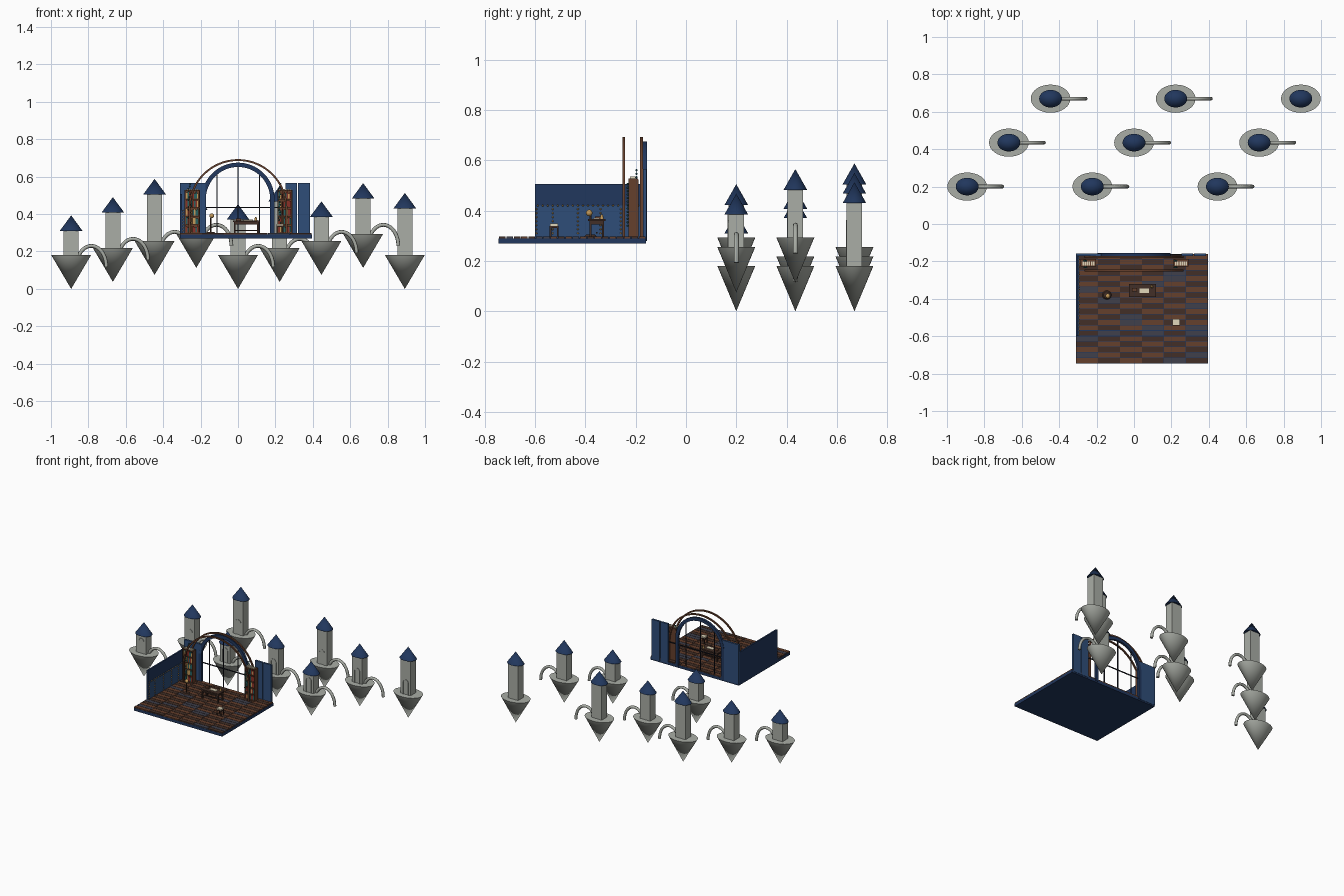
import bpy, bmesh, math, random
from mathutils import Matrix, Vector

if "Cube" in bpy.data.objects:
    bpy.data.objects.remove(bpy.data.objects["Cube"])

random.seed(4)

def mat(name, r, g, b):
    m = bpy.data.materials.new(name)
    m.diffuse_color = (r, g, b, 1)
    m.use_nodes = True
    m.node_tree.nodes["Principled BSDF"].inputs["Base Color"].default_value = m.diffuse_color
    return m

STONE = mat("stone", .40, .42, .38)
NAVY = mat("navy", .015, .038, .11)
BLUE = mat("blue", .028, .075, .19)
BROWN = mat("brown", .13, .05, .025)
DARK = mat("dark_wood", .055, .028, .02)
SLATE = mat("slate", .05, .05, .07)
GOLD = mat("gold", .55, .32, .10)
RED = mat("red", .25, .03, .02)
TEAL = mat("teal", .02, .12, .12)
CREAM = mat("cream", .75, .68, .5)
BLACK = mat("iron", .012, .014, .025)

def finish(name, bm, m, smooth=False):
    bmesh.ops.recalc_face_normals(bm, faces=bm.faces)
    me = bpy.data.meshes.new(name)
    bm.to_mesh(me)
    bm.free()
    me.materials.append(m)
    ob = bpy.data.objects.new(name, me)
    bpy.context.collection.objects.link(ob)
    if smooth:
        bpy.ops.object.select_all(action='DESELECT')
        ob.select_set(True)
        bpy.context.view_layer.objects.active = ob
        bpy.ops.object.shade_smooth_by_angle(angle=math.radians(40))
    return ob

def boxes(name, items, m):
    # each item: x0, x1, y0, y1, z0, z1
    bm = bmesh.new()
    for x0, x1, y0, y1, z0, z1 in items:
        bmesh.ops.create_cube(bm, size=1, matrix=Matrix.Translation(((x0+x1)/2, (y0+y1)/2, (z0+z1)/2))
                              @ Matrix.Diagonal((x1-x0, y1-y0, z1-z0, 1)))
    return finish(name, bm, m)

def cone(name, x, y, z0, z1, r0, r1, m, sy=1, seg=32):
    bm = bmesh.new()
    bmesh.ops.create_cone(bm, cap_ends=True, segments=seg, radius1=r0, radius2=r1, depth=z1-z0,
                          matrix=Matrix.Translation((x, y, (z0+z1)/2)) @ Matrix.Diagonal((1, sy, 1, 1)))
    return finish(name, bm, m, True)

def balls(name, pts, r, m, sub=1):
    bm = bmesh.new()
    for p in pts:
        bmesh.ops.create_icosphere(bm, subdivisions=sub, radius=r, matrix=Matrix.Translation(p))
    return finish(name, bm, m, True)

def tube(name, pts, r, m):
    cu = bpy.data.curves.new(name, 'CURVE')
    cu.dimensions = '3D'
    cu.bevel_depth = r
    cu.bevel_resolution = 2
    cu.use_fill_caps = True
    s = cu.splines.new('POLY')
    s.points.add(len(pts)-1)
    for q, p in zip(s.points, pts):
        q.co = (*p, 1)
    cu.materials.append(m)
    ob = bpy.data.objects.new(name, cu)
    bpy.context.collection.objects.link(ob)
    return ob

def arch_profile(r, zc, z0, n=32):
    # round arch on straight legs, in the x-z plane
    arc = [(r*math.cos(math.pi*k/n), zc + r*math.sin(math.pi*k/n)) for k in range(n+1)]
    return [(r, z0)] + arc + [(-r, z0)]

def arch_band(name, ro, ri, zc, z0, y0, y1, m):
    bm = bmesh.new()
    rings = []
    for (xo, zo), (xi, zi) in zip(arch_profile(ro, zc, z0), arch_profile(ri, zc, z0)):
        rings.append([bm.verts.new(v) for v in ((xo, y0, zo), (xo, y1, zo), (xi, y1, zi), (xi, y0, zi))])
    for a, b in zip(rings, rings[1:]):
        for k in range(4):
            bm.faces.new((a[k], a[(k+1) % 4], b[(k+1) % 4], b[k]))
    bm.faces.new(rings[0])
    bm.faces.new(rings[-1])
    return finish(name, bm, m, True)

# floating islands, each with a tower, roof, door and bridge
for i in range(9):
    x, y = -.892 + .223*i, .20 + .235*(i % 3)
    z = .0375*(i % 4)
    top, h = z + .18, .135 + .06*(i % 3)
    cone(f"island_{i}", x, y, z, top, 0, .106, STONE, .71)
    boxes(f"tower_{i}", [(x-.04, x+.04, y-.031, y+.031, top-.01, top+h)], STONE)
    cone(f"roof_{i}", x, y, top+h-.005, top+h+.078, .061, 0, NAVY, .77)
    door = arch_band(f"door_frame_{i}", .023, .017, .085, 0, -.034, -.028, STONE)
    door.location = (x, y, top)
    if i < 8:
        tube(f"bridge_{i}", [(x + .108 - .08*math.cos(math.pi*k/20), y, top-.062 + .112*math.sin(math.pi*k/20))
                             for k in range(21)], .01, STONE)

# floor slab and staggered planks
boxes("floor_slab", [(-.31, .395, -.745, -.16, .27, .29)], NAVY)
planks = {0: [], 1: [], 2: []}
cw, rh = .705/6, .585/20
for c in range(6):
    for r in range(20):
        x, y = -.31 + c*cw, -.745 + r*rh
        tone = 2 if random.random() < .12 else (r//1 + c) % 2
        planks[tone].append((x+.001, x+cw-.001, y+.0015, y+rh-.0015, .288, .298))
for k, m in enumerate((BROWN, DARK, SLATE)):
    boxes(f"planks_{k}", planks[k], m)

# walls
boxes("left_wall", [(-.31, -.299, -.60, -.16, .28, .507)], NAVY)
boxes("left_wainscot", [(-.299, -.295, -.595, -.175, .298, .42)], BLUE)
boxes("back_wall", [(-.31, -.175, -.172, -.158, .28, .565), (.255, .315, -.172, -.158, .28, .565),
                    (.321, .385, -.172, -.158, .28, .565)], BLUE)
balls("wall_beading", [(-.293, -.59 + .02*k, .42) for k in range(21)]
      + [(-.293, y, .31 + .016*k) for y in (-.595, -.53, -.43, -.34, -.26) for k in range(7)], .004, GOLD)

# window arch, glazing bars and the two outer timber arches
arch_band("window_arch", .195, .172, .48, .28, -.172, -.156, NAVY)
bars = [(x-.003, x+.003, -.168, -.162, .29, .48 + math.sqrt(.175**2 - x*x)) for x in (-.112, 0, .115)]
boxes("window_bars", bars + [(-.195, .255, -.168, -.162, .432, .438)], BLACK)
for n, y in (("front", -.248), ("back", -.177)):
    arch_band(n + "_timber_arch", .264, .254, .43, .295, y-.005, y+.005, BROWN)

# bookcases with rows of books and hanging vines
for side, x0 in (("left", -.285), ("right", .21)):
    x1, rows = x0 + .082, 5
    step = .225/rows
    boxes(side + "_bookcase", [(x0, x0+.006, -.228, -.19, .298, .525), (x1-.006, x1, -.228, -.19, .298, .525),
                               (x0, x1, -.194, -.188, .298, .525)]
          + [(x0, x1, -.228, -.19, .298+step*k, .303+step*k) for k in range(rows+1)], BROWN)
    books = {0: [], 1: [], 2: []}
    for r in range(rows):
        for b in range(8):
            bx, z = x0 + .007 + b*.0085, .303 + step*r
            books[random.randrange(3)].append((bx, bx+.0078, -.224, -.194, z, z + random.uniform(.026, .038)))
    for k, m in enumerate((RED, TEAL, GOLD)):
        boxes(f"{side}_books_{k}", books[k], m)
    vx = x0 + (.025 if x0 < 0 else .012)
    balls(side + "_vine", [(vx + .006*math.sin(k*1.7), -.197 if k > 12 else -.232, .34 + .0138*k)
                           for k in range(17)], .005, TEAL)
    boxes(side + "_top_books", [(x0+.01+.011*k, x0+.018+.011*k, -.222, -.2, .525, .535) for k in range(6)], CREAM)

# writing desk with papers and a small lamp
boxes("desk", [(-.028, .117, -.39, -.32, .358, .367), (-.02, .11, -.38, -.33, .345, .359)]
      + [(x, x+.009, y, y+.009, .297, .36) for x in (-.022, .102) for y in (-.384, -.335)]
      + [(-.018, .106, -.358, -.352, .31, .316)], DARK)
boxes("papers", [(.03, .08, -.368, -.345, .367, .37)], CREAM)
boxes("desk_book", [(-.01, .015, -.362, -.342, .367, .376)], BROWN)
cone("desk_lamp", .095, -.335, .367, .385, .008, .004, GOLD, seg=16)

# globe on a stand
cone("globe_base", -.145, -.38, .297, .305, .025, .018, DARK, seg=24)
cone("globe_post", -.145, -.38, .30, .38, .004, .004, DARK, seg=12)
balls("globe", [(-.14, -.385, .391)], .013, GOLD, 3)

# stool with a cushion
sx, sy = .225, -.525
boxes("stool", [(sx-.02, sx+.02, sy-.018, sy+.018, .332, .34)]
      + [(sx+a-.003, sx+a+.003, sy+b-.003, sy+b+.003, .297, .335) for a in (-.016, .016) for b in (-.014, .014)], DARK)
boxes("stool_cushion", [(sx-.018, sx+.018, sy-.016, sy+.016, .34, .348)], CREAM)
